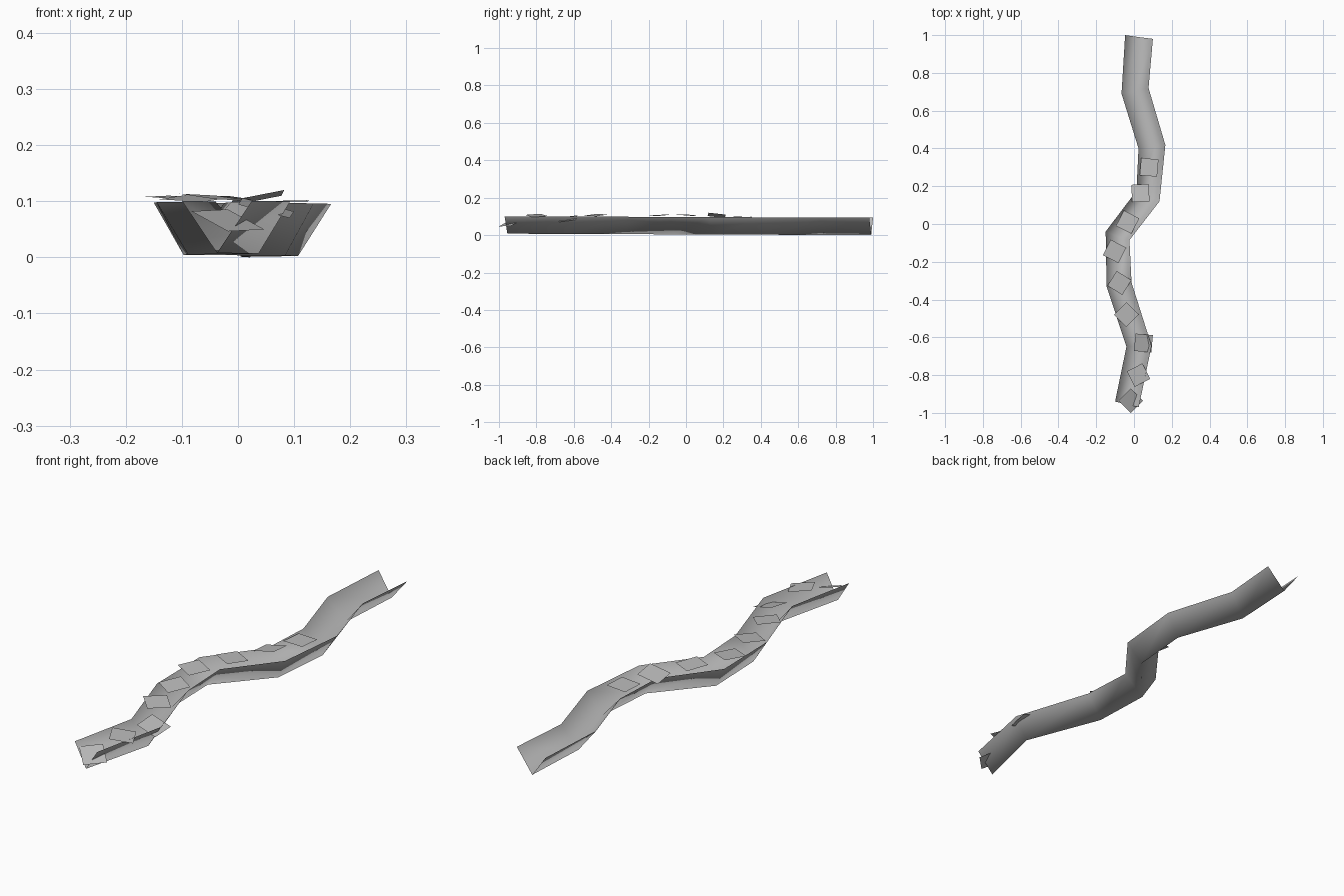
import bpy
import math
from mathutils import Vector

cube = bpy.data.objects.get("Cube")
if cube:
    bpy.data.objects.remove(cube, do_unlink=True)

grey = bpy.data.materials.new("plain_grey")
grey.use_nodes = True
GREY = (0.5, 0.5, 0.5, 1.0)
grey.diffuse_color = GREY
grey.node_tree.nodes["Principled BSDF"].inputs["Base Color"].default_value = GREY


def add_mesh(name, verts, faces, smooth=False):
    mesh = bpy.data.meshes.new(name)
    mesh.from_pydata(verts, [], faces)
    mesh.materials.append(grey)
    for poly in mesh.polygons:
        poly.use_smooth = smooth
    obj = bpy.data.objects.new(name, mesh)
    bpy.context.collection.objects.link(obj)
    return obj


# Winding V-shaped channel: left rim, valley x offset, right rim per station
stations = [
    ((-0.10, -0.94), 0.0, (0.025, -0.97)),
    ((-0.04, -0.65), 0.01, (0.093, -0.645)),
    ((-0.145, -0.33), -0.01, (-0.013, -0.31)),
    ((-0.15, -0.04), -0.01, (-0.024, -0.085)),
    ((0.013, 0.175), 0.01, (0.135, 0.12)),
    ((0.024, 0.40), 0.012, (0.166, 0.418)),
    ((-0.066, 0.69), 0.0, (0.077, 0.72)),
    ((-0.047, 1.0), -0.005, (0.10, 0.98)),
]
verts, faces = [], []
for i, (a, shift, b) in enumerate(stations):
    mid_y = (a[1] + b[1]) / 2
    rim = 0.097 - 0.004 * mid_y       # the bed falls gently to the back
    bed = 0.004 - 0.004 * mid_y
    verts += [(*a, rim), ((a[0] + b[0]) / 2 + shift, mid_y, bed), (*b, rim)]
    if i:
        k = 3 * i
        for j in (k, k + 1):
            faces.append((j - 3, j - 2, j + 1, j))
add_mesh("channel", verts, faces, smooth=True)


# Thin square slabs resting across the channel
def slab(name, centre, size, turn, slope):
    corners = []
    for n in range(4):
        ang = math.radians(turn + 45 + 90 * n)
        x, y = math.cos(ang) * size * 0.707, math.sin(ang) * size * 0.707
        corners.append(Vector(centre) + Vector((x, y, x * slope[0] + y * slope[1])))
    add_mesh(name, corners, [(0, 1, 2, 3)])


slabs = [
    ((0.08, 0.30, 0.10), -5, (0.02, -0.02)),
    ((0.034, 0.164, 0.106), 3, (0.2, -0.1)),
    ((-0.034, 0.01, 0.107), -27, (-0.05, -0.05)),
    ((-0.103, -0.145, 0.106), -27, (-0.05, 0.05)),
    ((-0.077, -0.312, 0.105), -32, (0.0, 0.1)),
    ((-0.04, -0.48, 0.107), 45, (-0.1, 0.05)),
    ((0.05, -0.63, 0.088), -5, (-0.25, 0.15)),
    ((0.024, -0.80, 0.105), 27, (-0.15, 0.0)),
    ((-0.018, -0.936, 0.066), 45, (-0.25, 0.3)),
]
for i, (centre, turn, slope) in enumerate(slabs):
    slab(f"slab_{i + 1}", centre, 0.092, turn, slope)
